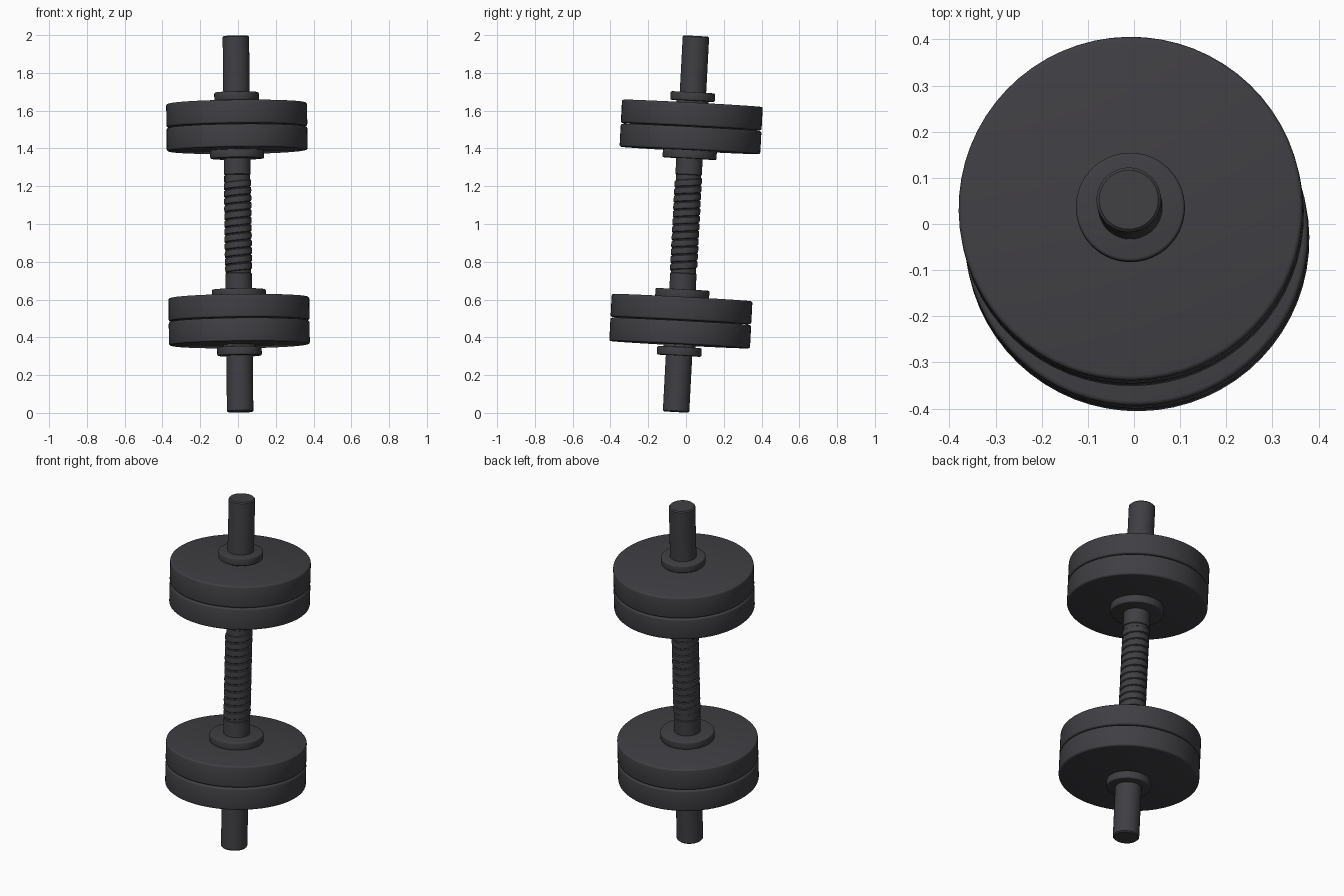
import bpy
import math
from mathutils import Vector, Matrix

cube = bpy.data.objects.get("Cube")
if cube:
    bpy.data.objects.remove(cube, do_unlink=True)

# One dark iron colour
COLOUR = (0.05, 0.048, 0.055, 1)
iron = bpy.data.materials.new("dark iron")
iron.use_nodes = True
iron.diffuse_color = COLOUR
iron.node_tree.nodes["Principled BSDF"].inputs["Base Color"].default_value = COLOUR

# The whole dumbbell leans slightly about its middle
axis = Vector((-0.0115, 0.053, 1))
lean = Matrix.Translation((0, 0, 1)) @ axis.to_track_quat("Z", "Y").to_matrix().to_4x4()


def lathe(name, profile, pitch=0, turns=1, steps=64):
    """Spin a (radius, height) profile about the bar axis; pitch makes a helix."""
    mesh = bpy.data.meshes.new(name)
    edges = [(i, i + 1) for i in range(len(profile) - 1)]
    mesh.from_pydata([(r, 0, h) for r, h in profile], edges, [])
    mesh.materials.append(iron)
    obj = bpy.data.objects.new(name, mesh)
    bpy.context.collection.objects.link(obj)
    screw = obj.modifiers.new("spin", "SCREW")
    screw.steps = screw.render_steps = steps
    screw.screw_offset = pitch
    screw.iterations = turns
    screw.use_merge_vertices = pitch == 0
    screw.merge_threshold = 0.0001
    screw.use_normal_calculate = pitch == 0
    bpy.ops.object.select_all(action="DESELECT")
    obj.select_set(True)
    bpy.context.view_layer.objects.active = obj
    bpy.ops.object.modifier_apply(modifier="spin")
    # Face the surface outwards
    middle = Vector((0, 0, sum(h for _, h in profile) / len(profile)))
    side = max(obj.data.polygons, key=lambda p: p.center.xy.length)
    if side.normal.dot(Vector((side.center.x, side.center.y, 0))) < 0:
        obj.data.flip_normals()
    bpy.ops.object.shade_smooth_by_angle(angle=math.radians(35))
    obj.matrix_world = lean
    return obj


def disc(name, radius, low, high, bevel):
    """Solid disc with rounded rims."""
    profile = [(0, low)]
    for centre, start in ((low + bevel, -90), (high - bevel, 0)):
        for k in range(4):
            a = math.radians(start + 30 * k)
            profile.append((radius - bevel + bevel * math.cos(a),
                            centre + bevel * math.sin(a)))
    profile.append((0, high))
    return lathe(name, profile)


# Bar, slightly slimmer under the threaded grip
R, CORE, HALF, GRIP = 0.07, 0.066, 0.9965, 0.26
upper = [(CORE, GRIP), (R, GRIP + 0.003), (R, HALF - 0.006),
         (R - 0.006, HALF), (0, HALF)]
lathe("bar", [(r, -h) for r, h in reversed(upper)] + upper)

# Threaded grip
PITCH, TURNS = 0.04, 12
lathe("grip_thread", [(CORE - 0.002, 0), (0.0715, 0.005), (0.0725, 0.02),
                      (0.0715, 0.035), (CORE - 0.002, PITCH)],
      PITCH, TURNS, 48).data.transform(Matrix.Translation((0, 0, -PITCH * (TURNS + 1) / 2)))

# Plates and collars, repeated at both ends: radius, inner and outer distance, rim
parts = {
    "inner_collar": (0.143, 0.347, 0.392, 0.007),
    "inner_plate": (0.373, 0.39, 0.512, 0.01),
    "outer_plate": (0.373, 0.516, 0.64, 0.01),
    "spacer": (0.085, 0.638, 0.66, 0.003),
    "outer_collar": (0.118, 0.653, 0.698, 0.007),
}
for part, (radius, near, far, rim) in parts.items():
    disc("upper_" + part, radius, near, far, rim)
    disc("lower_" + part, radius, -far, -near, rim)
